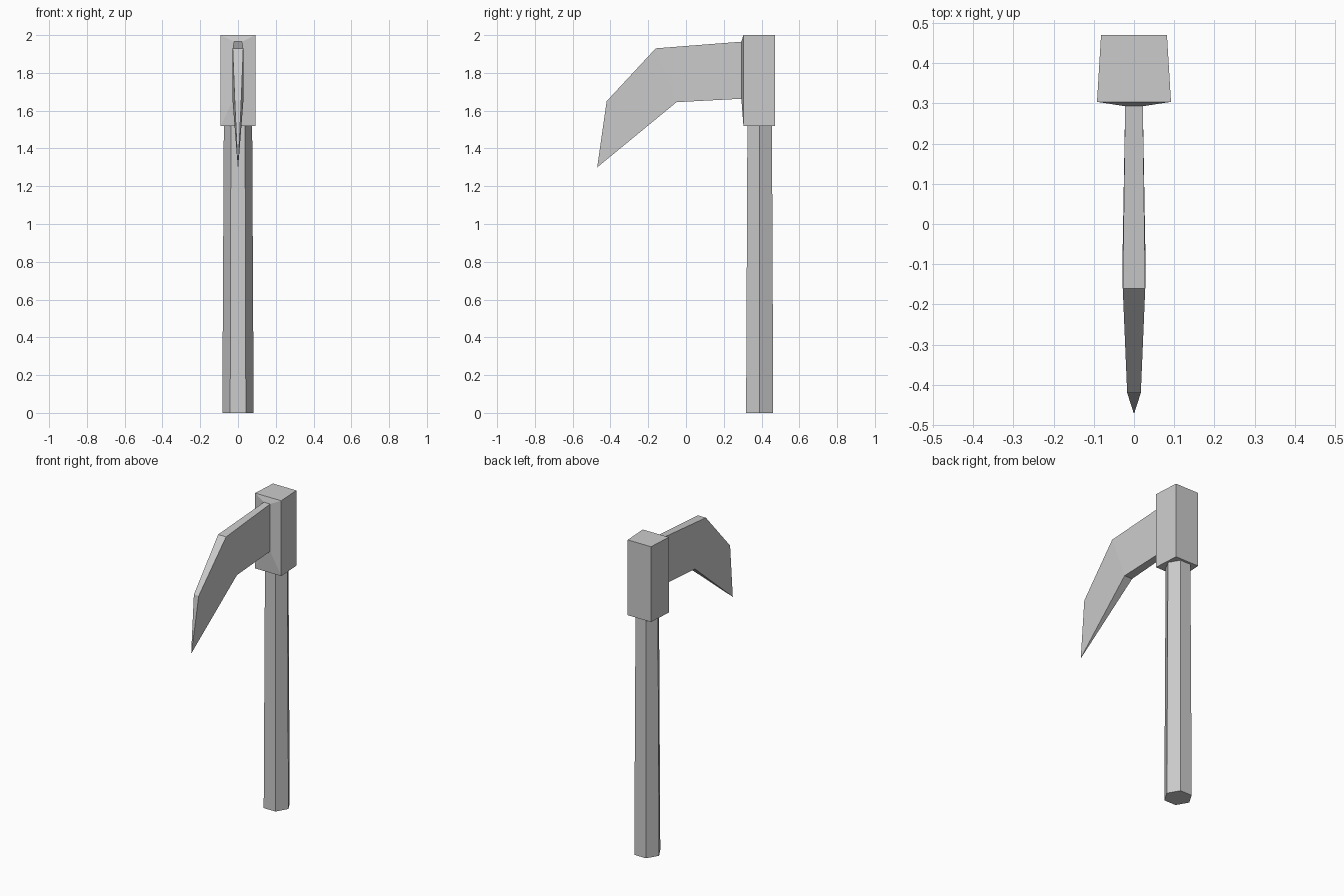
import bpy, bmesh
from math import cos, sin, pi

if "Cube" in bpy.data.objects:
    bpy.data.objects.remove(bpy.data.objects["Cube"])


def loft(name, rings, cap_start=True):
    """Bridge successive vertex rings into a closed flat-shaded object."""
    bm = bmesh.new()
    loops = [[bm.verts.new(p) for p in ring] for ring in rings]
    n = len(loops[0])
    for a, b in zip(loops, loops[1:]):
        for i in range(n):
            j = (i + 1) % n
            bm.faces.new((a[i], a[j], b[j], b[i]))
    if cap_start:
        bm.faces.new(loops[0])
    bm.faces.new(loops[-1])
    bmesh.ops.remove_doubles(bm, verts=bm.verts, dist=0.0005)
    bmesh.ops.recalc_face_normals(bm, faces=bm.faces)
    mesh = bpy.data.meshes.new(name)
    bm.to_mesh(mesh)
    bm.free()
    obj = bpy.data.objects.new(name, mesh)
    bpy.context.collection.objects.link(obj)
    return obj


def hexagon(r, z):
    return [(r * cos(i * pi / 3), 0.39 + r * sin(i * pi / 3), z) for i in range(6)]


def section(top, bottom):
    """Four-point section mirrored in x; each end is (half width, y, z)."""
    (wt, yt, zt), (wb, yb, zb) = top, bottom
    return [(-wt, yt, zt), (wt, yt, zt), (wb, yb, zb), (-wb, yb, zb)]


# Tapered six-sided handle
loft("handle", [hexagon(0.083, 0), hexagon(0.075, 1.525)])

# Head block whose front face slopes in to the root of the blade, then the hooked blade
loft("pick_head", [
    section((0.082, 0.47, 2.0), (0.082, 0.47, 1.52)),
    section((0.092, 0.304, 2.0), (0.092, 0.304, 1.52)),
    section((0.022, 0.293, 1.965), (0.022, 0.293, 1.663)),
    section((0.028, -0.16, 1.93), (0.028, -0.05, 1.645)),
    section((0.017, -0.42, 1.65), (0.001, -0.47, 1.30)),
])
